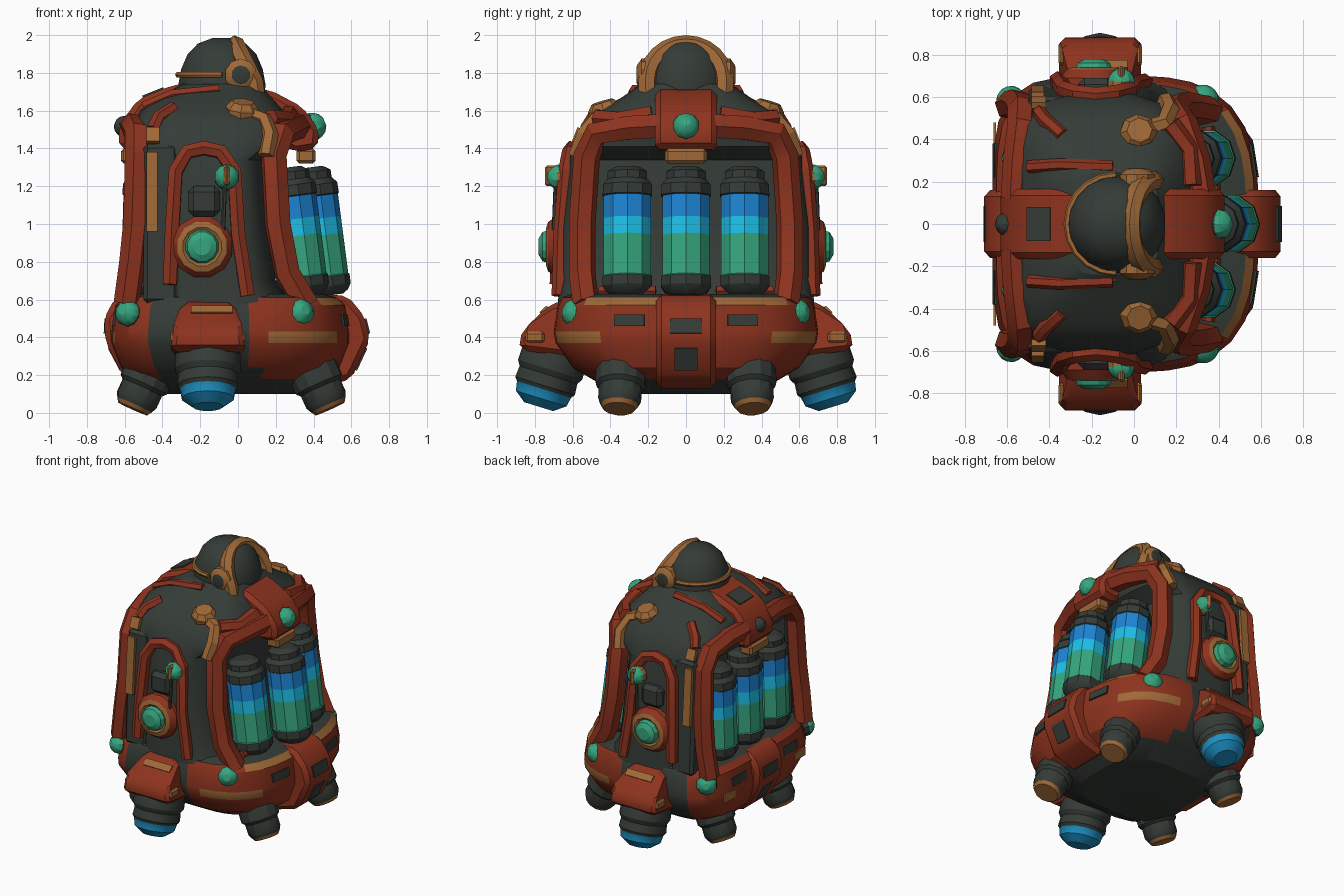
import bpy, bmesh
from math import sin, cos, pi, radians
from mathutils import Vector, Matrix

cube = bpy.data.objects.get("Cube")
if cube:
    bpy.data.objects.remove(cube, do_unlink=True)

# Materials
COLOURS = {
    "dark_grey": (0.035, 0.044, 0.037),
    "rust_red": (0.27, 0.033, 0.013),
    "brass": (0.35, 0.14, 0.038),
    "glow_green": (0.036, 0.38, 0.21),
    "cyan": (0.012, 0.52, 0.8),
    "blue": (0.012, 0.23, 0.65),
    "thruster_blue": (0.012, 0.28, 0.55),
}
MATS = {}
for key, rgb in COLOURS.items():
    m = bpy.data.materials.new(key)
    m.use_nodes = True
    m.diffuse_color = (*rgb, 1)
    m.node_tree.nodes["Principled BSDF"].inputs["Base Color"].default_value = (*rgb, 1)
    MATS[key] = m
GREY, RED, BRASS, GREEN = "dark_grey", "rust_red", "brass", "glow_green"
PARTS = []


def add(name, mesh):
    ob = bpy.data.objects.new(name, mesh)
    bpy.context.scene.collection.objects.link(ob)
    PARTS.append(ob)


def skin(name, rings, colours, rule=None, bevel=0):
    """Join rings of points into a closed skin, one colour per band."""
    bm = bmesh.new()
    names = list(dict.fromkeys(colours))
    loops = [[bm.verts.new(p) for p in r] for r in rings]
    n = len(loops[0])
    for k in range(len(loops) - 1):
        for i in range(n):
            j = (i + 1) % n
            f = bm.faces.new((loops[k][i], loops[k][j], loops[k + 1][j], loops[k + 1][i]))
            f.material_index = names.index(colours[min(k, len(colours) - 1)])
    for loop, col in ((loops[0], colours[0]), (loops[-1], colours[-1])):
        bm.faces.new(loop).material_index = names.index(col)
    if bevel:
        bmesh.ops.bevel(bm, geom=bm.edges[:], offset=bevel, segments=1, affect='EDGES')
    bmesh.ops.recalc_face_normals(bm, faces=bm.faces[:])
    if rule:
        names = list(COLOURS)
        for f in bm.faces:
            f.material_index = names.index(rule(f.calc_center_median()))
    mesh = bpy.data.meshes.new(name)
    bm.to_mesh(mesh)
    bm.free()
    for c in names:
        mesh.materials.append(MATS[c])
    add(name, mesh)


def section(z, x0, x1, hy, left_pow, right_pow, n=40):
    """Rounded box outline, squarer on one side."""
    pts = []
    for i in range(n):
        c, s = cos(2 * pi * i / n), sin(2 * pi * i / n)
        p = right_pow if c > 0 else left_pow
        k = (abs(c) ** p + abs(s) ** p) ** (-1 / p)
        pts.append(((x0 + x1) / 2 + (x1 - x0) / 2 * c * k, hy * s * k, z))
    return pts


def lathe(name, profile, loc, axis=(0, 0, 1), n=12):
    """Turned part; profile holds radius, height, colour."""
    mat = Matrix.Translation(loc) @ Vector(axis).to_track_quat('Z', 'Y').to_matrix().to_4x4()
    rings = [[mat @ Vector((r * cos(2 * pi * (i + .5) / n), r * sin(2 * pi * (i + .5) / n), h))
              for i in range(n)] for r, h, c in profile]
    skin(name, rings, [c for r, h, c in profile])


def knob(name, loc, axis, r, colour=GREEN, base=GREY):
    lathe(name, [(r * 1.1, -r * .6, base), (r * 1.1, 0, colour), (r, r * .3, colour),
                 (r * .75, r * .65, colour), (r * .35, r * .88, colour)], loc, axis, 10)


def rail(name, pts, r, colour):
    cu = bpy.data.curves.new(name, 'CURVE')
    cu.dimensions = '3D'
    cu.bevel_depth, cu.bevel_resolution, cu.use_fill_caps = r, 1, True
    sp = cu.splines.new('POLY')
    sp.points.add(len(pts) - 1)
    for p, co in zip(sp.points, pts):
        p.co = (*co, 1)
    tmp = bpy.data.objects.new(name + "_path", cu)
    mesh = bpy.data.meshes.new_from_object(tmp)
    bpy.data.objects.remove(tmp)
    mesh.materials.clear()
    mesh.materials.append(MATS[colour])
    add(name, mesh)


def block(name, loc, size, colour, tilt=(0, 0, 0), bevel=0):
    rot = Matrix.Rotation(radians(tilt[2]), 3, 'Z') @ Matrix.Rotation(radians(tilt[1]), 3, 'Y') \
        @ Matrix.Rotation(radians(tilt[0]), 3, 'X')
    x, y, z = (v / 2 for v in size)
    rings = [[Vector(loc) + rot @ Vector((a * x, b * y, h)) for a, b in
              ((-1, -1), (1, -1), (1, 1), (-1, 1))] for h in (-z, z)]
    skin(name, rings, [colour], bevel=bevel)


def side_prism(name, outline, half, colour):
    skin(name, [[(x, y, z) for x, z in outline] for y in (-half, half)], [colour], bevel=.03)


# Core body, waisted so that the tube bays sit back under the shoulders
CORE = [(.55, -.42, .3, .68), (.7, -.4, .2, .67), (1.0, -.4, .17, .66), (1.34, -.4, .14, .62),
        (1.41, -.56, .27, .6), (1.52, -.56, .29, .55), (1.6, -.52, .24, .47),
        (1.67, -.42, .18, .34), (1.74, -.3, .12, .24)]
skin("core_body", [section(*r, 5, 4) for r in CORE], [GREY])


# Lower skirt with red corners, brass trim and a dark underside
def skirt_rule(c):
    if c.z < .2 or -.42 < c.x < .1 or c.z > .615:
        return GREY
    if c.z > .58 and c.x > .25 and .15 < abs(c.y) < .52:
        return BRASS
    if .37 < c.z < .43 and abs(c.y) > .46 and c.x > .15:
        return BRASS
    return RED


SKIRT = [(.1, -.42, .32, .36), (.18, -.56, .46, .5), (.24, -.62, .54, .6), (.37, -.67, .59, .69),
         (.43, -.67, .59, .7), (.57, -.65, .57, .68), (.61, -.61, .53, .66), (.63, -.54, .45, .62)]
skin("skirt", [section(*r, 4.5, 3) for r in SKIRT], [GREY], skirt_rule)

# Centre lugs and top brackets on both tube sides
side_prism("right_lug", [(.4, .63), (.58, .62), (.67, .51), (.7, .39), (.6, .18), (.4, .12)], .16, RED)
side_prism("left_lug", [(-.45, .63), (-.65, .61), (-.71, .5), (-.7, .37), (-.6, .18), (-.42, .12)], .16, RED)
side_prism("right_bracket", [(.03, 1.72), (.17, 1.71), (.34, 1.62), (.43, 1.5), (.42, 1.4), (.3, 1.38), (.1, 1.5)], .165, RED)
side_prism("left_bracket", [(-.2, 1.76), (-.36, 1.73), (-.53, 1.66), (-.63, 1.52), (-.63, 1.4), (-.5, 1.38), (-.3, 1.5)], .165, RED)
knob("bracket_lamp", (.405, 0, 1.52), (1, 0, .4), .066)
knob("left_bracket_lamp", (-.61, 0, 1.52), (-1, 0, .4), .05, GREY)
for x, side in ((.36, "right"), (-.57, "left")):
    block(side + "_bracket_clip", (x, 0, 1.36), (.1, .22, .08), BRASS, bevel=.015)
for x, t, side in ((.685, 14, "right"), (-.704, -3, "left")):
    block(side + "_lug_plate", (x, 0, .46), (.01, .17, .08), GREY, (0, -t, 0))
for x, t, side in ((.652, 25, "right"), (-.652, -28, "left")):
    block(side + "_lug_vent", (x, 0, .285), (.012, .12, .13), GREY, (0, t, 0))
block("left_bracket_plate", (-.45, 0, 1.696), (.12, .16, .012), GREY, (0, -22, 0))

# Glowing tubes, three to a side
TUBE = [(.09, -.01, GREY), (.12, .01, GREY), (.138, .04, GREY), (.138, .09, GREEN), (.132, .095, GREEN),
        (.132, .31, "cyan"), (.132, .4, "blue"), (.132, .52, GREY), (.138, .525, GREY), (.136, .58, GREY),
        (.11, .61, GREY), (.11, .65, GREY), (.07, .675, GREY)]
for y in (-.31, 0, .31):
    lathe("right_tube", TUBE, (.465 if y == 0 else .35, y, .63), (-.13, 0, 1), 10)
    lathe("left_tube", TUBE, (-.49, y, .63), (.03, 0, 1), 10)

# Dome with brass arch, side ears, rear band and red collar
DOME = [(.23, 0, GREY), (.235, .08, GREY), (.22, .16, GREY), (.185, .24, GREY), (.13, .295, GREY), (.05, .325, GREY)]
lathe("dome", DOME, (-.085, 0, 1.66), n=16)
arch = [(.085 - .1 * sin(a), .205 * cos(a), 1.75 + .2 * sin(a)) for a in (pi * i / 12 for i in range(13))]
rail("dome_arch", [(.1, .2, 1.64)] + arch + [(.1, -.2, 1.64)], .05, BRASS)
around = [(cos(a), sin(a)) for a in (pi / 2 + pi * i / 10 for i in range(11))]
rail("dome_band", [(-.085 + .232 * c, .232 * s, 1.79) for c, s in around], .016, BRASS)
rail("dome_collar", [(-.085 + .25 * c, .25 * s, 1.69) for c, s in around], .04, RED)

# Everything that repeats on the front and back
for s, end in ((-1, "front"), (1, "back")):
    lathe(end + "_dome_ear", [(.085, 0, BRASS), (.085, .06, BRASS), (.05, .085, GREY), (.03, .088, GREY)],
          (.015, s * .175, 1.79), (0, s, 0), 10)
    # frame posts and rails round the tube bays
    rail(end + "_right_post", [(.36, s * .53, .57), (.26, s * .55, .74), (.21, s * .55, 1.0), (.19, s * .525, 1.36),
                               (.23, s * .47, 1.48), (.29, s * .3, 1.51), (.32, s * .12, 1.52)], .072, RED)
    rail(end + "_left_post", [(-.59, s * .56, .58), (-.56, s * .57, .8), (-.54, s * .56, 1.0), (-.53, s * .54, 1.36),
                              (-.53, s * .46, 1.48), (-.55, s * .3, 1.52), (-.56, s * .12, 1.52)], .07, RED)
    block(end + "_bay_wall", (-.41, s * .565, 1.0), (.18, .12, .84), GREY, (s * 3, 0, 0), .02)
    block(end + "_brass_strip", (-.455, s * .624, 1.17), (.06, .03, .42), BRASS, (s * 4, 0, 0))
    block(end + "_shoulder_patch", (-.45, s * .575, 1.47), (.07, .03, .08), BRASS, (s * 22, 0, 0))
    rail(end + "_right_bay_sill", [(.38, s * .16, .645), (.35, s * .46, .645)], .03, RED)
    # shoulder trim
    lathe(end + "_shoulder_cap", [(.09, -.08, BRASS), (.09, .03, BRASS), (.06, .065, BRASS)],
          (.02, s * .425, 1.585), (.1, s * .3, 1), 8)
    rail(end + "_shoulder_arm", [(.03, s * .44, 1.59), (.14, s * .47, 1.55), (.17, s * .54, 1.47),
                                 (.15, s * .58, 1.36)], .045, BRASS)
    rail(end + "_shoulder_brace", [(.17, s * .47, 1.56), (.26, s * .35, 1.55), (.27, s * .18, 1.58)], .05, RED)
    rail(end + "_shoulder_strip", [(-.45, s * .53, 1.5), (-.42, s * .49, 1.565), (-.34, s * .42, 1.615)], .035, RED)
    rail(end + "_top_rail", [(-.5, s * .27, 1.62), (-.35, s * .28, 1.685), (-.1, s * .27, 1.71)], .03, RED)
    # arch around the door panel
    rail(end + "_door_arch", [(-.36, s * .68, .68), (-.35, s * .665, .95), (-.33, s * .635, 1.28), (-.27, s * .615, 1.38),
                              (-.18, s * .605, 1.4), (-.09, s * .615, 1.38), (-.02, s * .635, 1.28),
                              (.0, s * .66, .95), (.05, s * .67, .62)], .042, RED)
    block(end + "_door_box", (-.18, s * .64, 1.12), (.17, .1, .16), GREY, bevel=.03)
    rail(end + "_lamp_rod", [(-.07, s * .69, 1.2), (-.08, s * .7, .95)], .012, GREY)
    knob(end + "_door_lamp", (-.06, s * .68, 1.25), (0, s, .15), .06, GREEN, BRASS)
    block(end + "_door_lamp_band", (-.06, s * .7, 1.255), (.03, .095, .11), BRASS, bevel=.03 / 2.5)
    lathe(end + "_round_button", [(.165, -.05, RED), (.165, .04, RED), (.135, .08, BRASS), (.105, .09, BRASS),
                                  (.09, .08, GREEN), (.08, .11, GREEN), (.045, .13, GREEN)],
          (-.19, s * .65, .88), (0, s, 0), 12)
    # main thruster and its cowl
    lathe(end + "_thruster", [(.15, 0, GREY), (.175, .08, GREY), (.178, .2, GREY), (.16, .23, GREY),
                              (.165, .29, GREY), (.15, .31, "thruster_blue"), (.14, .36, "thruster_blue"),
                              (.08, .405, "thruster_blue")], (-.16, s * .66, .42), (0, s * .31, -1), 14)
    cowl = [(.62, .6, .13), (.72, .575, .14), (.83, .47, .18), (.89, .39, .2), (.87, .33, .19), (.62, .3, .2)]
    skin(end + "_cowl", [[(-.16 + k * w, s * y, z) for y, z, w in cowl] for k in (-1, 1)], [RED], bevel=.03)
    block(end + "_cowl_trim", (-.14, s * .753, .546), (.22, .012, .05), BRASS, (s * 46, 0, 0))
    for k in (-1, 1):
        block(end + "_cowl_cheek", (-.16 + k * .175, s * .8, .4), (.045, .1, .06), BRASS, bevel=.012)
    # corner lamps, small nozzles and skirt plates
    knob(end + "_right_lamp", (.33, s * .59, .53), (.5, s, .25), .072)
    knob(end + "_left_lamp", (-.585, s * .59, .53), (-.6, s, .25), .065)
    for x, d, side in ((.38, 1, "right"), (-.45, -1, "left")):
        lathe(f"{end}_{side}_nozzle", [(.12, -.05, GREY), (.135, .04, GREY), (.135, .12, GREY), (.115, .14, GREY),
                                       (.115, .21, GREY), (.1, .24, BRASS), (.085, .262, BRASS)],
              (x, s * .34, .26), (d * .45, s * .06, -1), 12)
    block(end + "_right_skirt_plate", (.567, s * .3, .49), (.012, .16, .06), GREY, (0, -9, s * 9))
    block(end + "_left_skirt_plate", (-.657, s * .3, .49), (.012, .16, .06), GREY, (0, 9, 0))
    block(end + "_left_skirt_trim", (-.657, s * .42, .4), (.012, .12, .06), BRASS)

# Crisp facets on hard edges, soft shading elsewhere
bpy.ops.object.select_all(action='DESELECT')
for ob in PARTS:
    ob.select_set(True)
bpy.context.view_layer.objects.active = PARTS[0]
bpy.ops.object.shade_smooth_by_angle(angle=radians(28))
